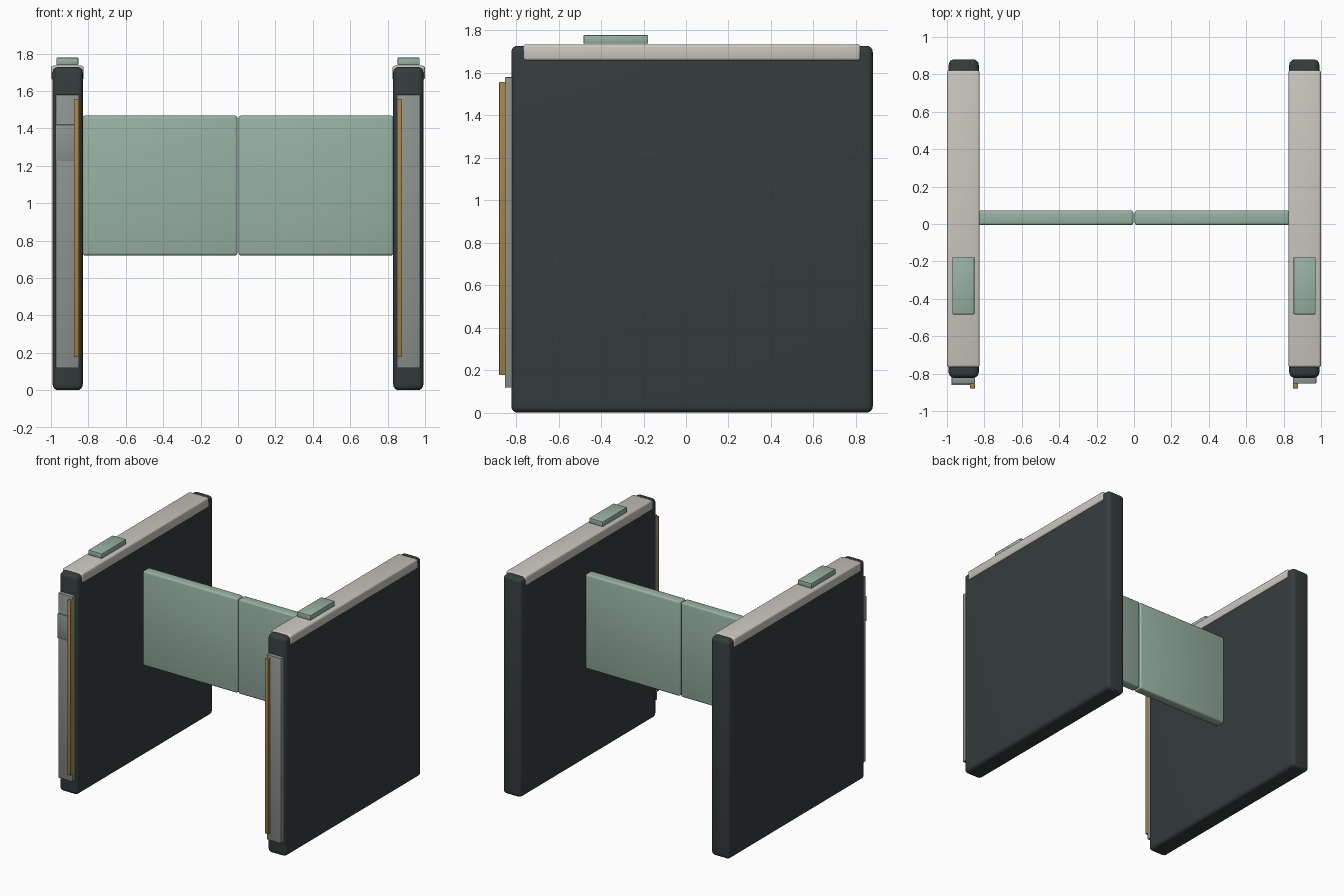
import bpy, math

if "Cube" in bpy.data.objects:
    bpy.data.objects.remove(bpy.data.objects["Cube"])


def material(name, rgb):
    m = bpy.data.materials.new(name)
    m.diffuse_color = (*rgb, 1)
    m.use_nodes = True
    m.node_tree.nodes["Principled BSDF"].inputs["Base Color"].default_value = m.diffuse_color
    return m


DARK = material("dark slate", (0.036, 0.046, 0.046))
CREAM = material("warm cream", (0.59, 0.565, 0.51))
GREEN = material("sage green", (0.314, 0.445, 0.371))
GREY = material("cool grey", (0.262, 0.296, 0.275))
GOLD = material("brass", (0.39, 0.227, 0.055))


def box(name, x, y, z, mat, bevel=0.0, segments=3):
    """Box from (min, max) ranges, with rounded edges."""
    r = [sorted(v) for v in (x, y, z)]
    bpy.ops.mesh.primitive_cube_add(size=1, location=[(a + b) / 2 for a, b in r])
    ob = bpy.context.object
    ob.name = name
    ob.scale = [b - a for a, b in r]
    bpy.ops.object.transform_apply(location=False, rotation=False, scale=True)
    ob.data.materials.append(mat)
    if bevel:
        mod = ob.modifiers.new("rounded edges", 'BEVEL')
        mod.width = bevel
        mod.segments = segments
        bpy.ops.object.modifier_apply(modifier=mod.name)
        bpy.ops.object.shade_smooth_by_angle(angle=math.radians(35))
    return ob


for side, s in (("left", -1), ("right", 1)):
    # tall side cabinet with its top cap
    box(side + "_cabinet", (s * 0.83, s * 0.991), (-0.823, 0.88), (0, 1.728), DARK, 0.03, 4)
    box(side + "_top_cap", (s * 0.825, s * 1.0), (-0.767, 0.822), (1.658, 1.735), CREAM, 0.014)
    # reader pad on the cap
    box(side + "_reader_pad", (s * 0.853, s * 0.971), (-0.483, -0.178), (1.738, 1.778), GREEN, 0.005, 2)
    # front plate and light strip
    box(side + "_front_plate", (s * 0.849, s * 0.975), (-0.853, -0.815), (0.118, 1.58), GREY, 0.004, 2)
    box(side + "_front_strip", (s * 0.85, s * 0.877), (-0.88, -0.848), (0.177, 1.558), GOLD, 0.003, 2)
    # barrier panel reaching to the middle
    box(side + "_barrier_panel", (s * 0.003, s * 0.831), (-0.006, 0.073), (0.72, 1.468), GREEN, 0.014)

# small raised plate on the left front only
box("ticket_plate", (-0.976, -0.856), (-0.861, -0.845), (1.225, 1.42), GREY, 0.003, 2)
